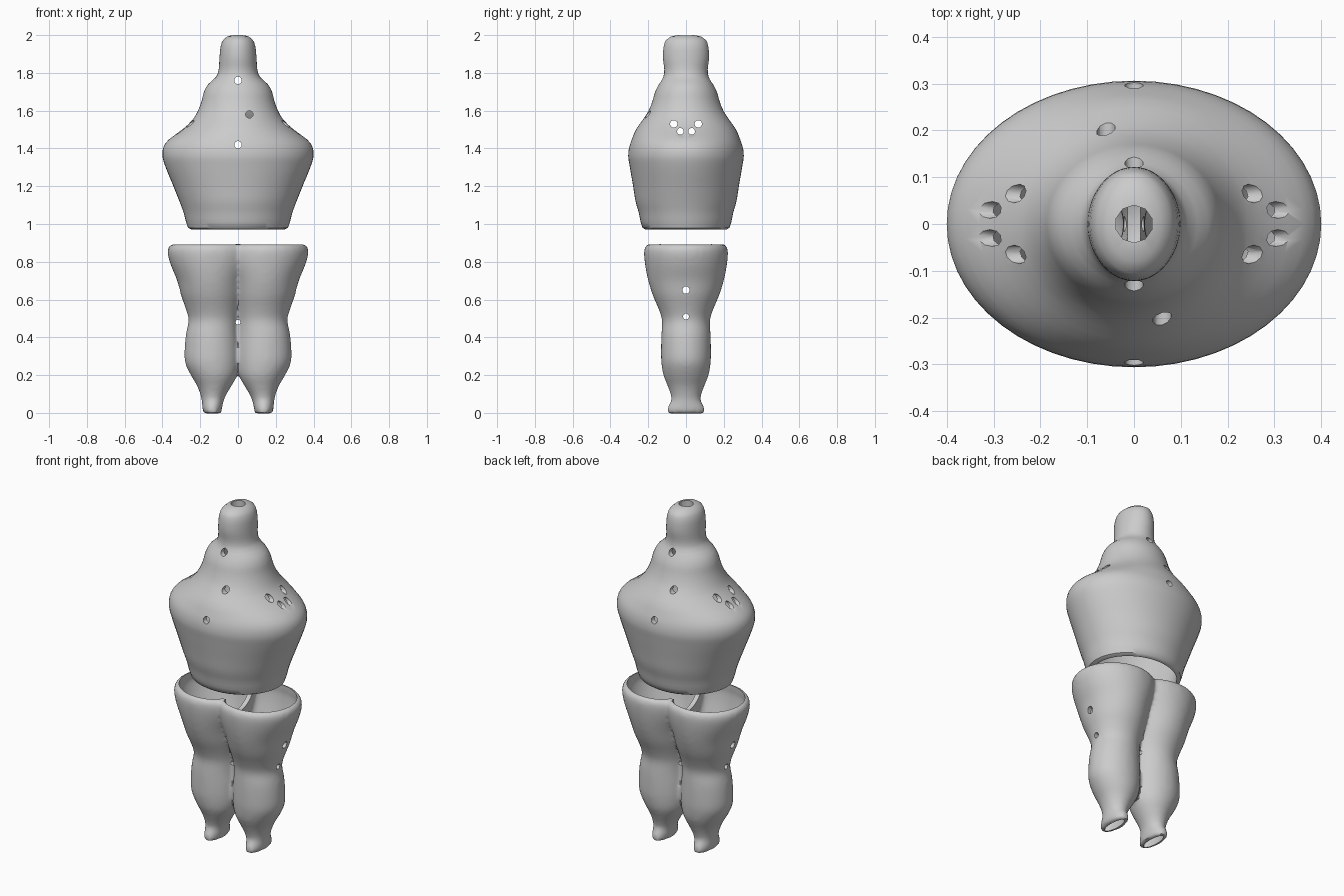
import bpy, bmesh
from math import sin, cos, pi
from mathutils import Matrix, Vector

if "Cube" in bpy.data.objects:
    bpy.data.objects.remove(bpy.data.objects["Cube"])


def spline(rows, step=0.02):
    """Resample profile rows smoothly along the height."""
    out = []
    for i in range(len(rows) - 1):
        p = [Vector(rows[min(max(i + k, 0), len(rows) - 1)]) for k in (-1, 0, 1, 2)]
        n = max(1, round(abs(p[2][0] - p[1][0]) / step))
        for j in range(n):
            t = j / n
            out.append(0.5 * (2 * p[1] + (p[2] - p[0]) * t
                              + (2 * p[0] - 5 * p[1] + 4 * p[2] - p[3]) * t * t
                              + (3 * p[1] - p[0] - 3 * p[2] + p[3]) * t ** 3))
    return out + [Vector(rows[-1])]


def to_object(bm, name):
    bmesh.ops.recalc_face_normals(bm, faces=bm.faces)
    me = bpy.data.meshes.new(name)
    bm.to_mesh(me)
    bm.free()
    ob = bpy.data.objects.new(name, me)
    bpy.context.collection.objects.link(ob)
    return ob


def loft(name, rows, sides=(1,), n=56, min_x=None):
    """Stack ellipses; rows are (z, centre x, half width, half depth)."""
    bm = bmesh.new()
    for s in sides:
        rings = []
        for z, cx, rx, ry in rows:
            ring = []
            for k in range(n):
                x = cx + rx * cos(2 * pi * k / n)
                if min_x is not None:
                    x = max(x, min_x + 0.0005 * cos(2 * pi * k / n))
                ring.append(bm.verts.new((s * x, ry * sin(2 * pi * k / n), z)))
            rings.append(ring)
        for a, b in zip(rings, rings[1:]):
            for k in range(n):
                bm.faces.new((a[k], a[k - 1], b[k - 1], b[k]))
        bm.faces.new(rings[0])
        bm.faces.new(rings[-1])
    return to_object(bm, name)


def drills(holes):
    """Cylinders as (axis, position, radius, length)."""
    bm = bmesh.new()
    turn = {'x': Matrix.Rotation(pi / 2, 4, 'Y'), 'y': Matrix.Rotation(pi / 2, 4, 'X'),
            'z': Matrix()}
    for axis, pos, r, length in holes:
        bmesh.ops.create_cone(bm, cap_ends=True, segments=10, radius1=r, radius2=r,
                              depth=length, matrix=Matrix.Translation(pos) @ turn[axis])
    return to_object(bm, "drill_cutter")


def apply(ob, kind, **settings):
    m = ob.modifiers.new(kind, kind)
    for k, v in settings.items():
        setattr(m, k, v)
    bpy.context.view_layer.objects.active = ob
    bpy.ops.object.modifier_apply(modifier=m.name)


def boolean(ob, other, op='DIFFERENCE'):
    apply(ob, 'BOOLEAN', object=other, operation=op, solver='EXACT')
    bpy.data.objects.remove(other)


def smooth(ob):
    bpy.ops.object.select_all(action='DESELECT')
    ob.select_set(True)
    bpy.context.view_layer.objects.active = ob
    bpy.ops.object.shade_smooth_by_angle(angle=0.7)


# upper body: hollow torso with shoulders, neck and rounded head
torso = [(0.97, .245, .215), (0.98, .265, .23), (1.01, .275, .24), (1.06, .288, .25),
         (1.12, .31, .267), (1.2, .342, .28), (1.3, .383, .297), (1.36, .4, .306),
         (1.41, .394, .3), (1.45, .363, .286), (1.5, .295, .265), (1.55, .242, .23),
         (1.6, .212, .198), (1.65, .193, .178), (1.7, .18, .163), (1.74, .158, .143),
         (1.78, .115, .12), (1.82, .102, .115), (1.88, .098, .122), (1.94, .092, .118),
         (1.975, .078, .105), (1.992, .058, .08), (2.0, .03, .045)]
torso = [(z, 0, a, b) for z, a, b in torso]
upper = loft("upper_body", spline(torso))
T = 0.03
hollow = [(0.9, 0, .24, .21)] + [(z, 0, a - T, b - T) for z, _, a, b in torso[2:-3]]
boolean(upper, loft("torso_cavity", spline(hollow)))

# string holes in the upper body
holes = [('z', (0, 0, 2), .04, .12), ('y', (0, 0, 1.76), .02, 1), ('y', (0, 0, 1.42), .02, 1),
         ('y', (.06, -.25, 1.58), .02, .3), ('y', (-.06, .25, 1.58), .02, .3)]
for s in (1, -1):
    holes += [('x', (0, s * .065, 1.53), .02, 1), ('x', (0, s * .03, 1.49), .018, 1)]
boolean(upper, drills(holes))
smooth(upper)

# lower body: two merged hollow legs with a shared waist
leg = [(-.003, .135, .045, .1), (.015, .137, .051, .101), (.035, .136, .053, .095),
       (.065, .134, .058, .078), (.1, .13, .07, .082), (.15, .125, .095, .1),
       (.2, .127, .123, .12), (.27, .137, .144, .131), (.35, .138, .144, .132),
       (.42, .137, .138, .13), (.49, .13, .132, .127), (.55, .132, .144, .145),
       (.62, .137, .164, .175), (.7, .14, .182, .2), (.78, .14, .215, .216),
       (.84, .14, .232, .222), (.875, .14, .23, .219), (.893, .14, .215, .207)]
lower = loft("lower_body", spline(leg))
boolean(lower, loft("other_leg", spline(leg), sides=(-1,)), 'UNION')
apply(lower, 'REMESH', mode='VOXEL', voxel_size=0.013)
apply(lower, 'SMOOTH', factor=0.5, iterations=6)

# leg cavities, open at waist and soles, with a dividing wall between
T = 0.024
inner = [(-.05, .135, .024, .076)] + [(z, c, a - T, b - T) for z, c, a, b in leg[1:-1]]
inner += [(1.0, .14, .206, .195)]
boolean(lower, loft("leg_cavity", spline(inner), sides=(1, -1), min_x=0.014))

# dip in the dividing wall
bm = bmesh.new()
bmesh.ops.create_uvsphere(bm, u_segments=32, v_segments=16, radius=1,
                          matrix=Matrix.Translation((0, 0, .9)) @ Matrix.Diagonal((.1, .135, .13, 1)))
boolean(lower, to_object(bm, "dip_cutter"))

# string holes in the lower body
boolean(lower, drills([('y', (0, 0, .48), .013, 1), ('x', (0, 0, .65), .02, 1),
                       ('x', (0, 0, .51), .016, 1)]))
smooth(lower)
